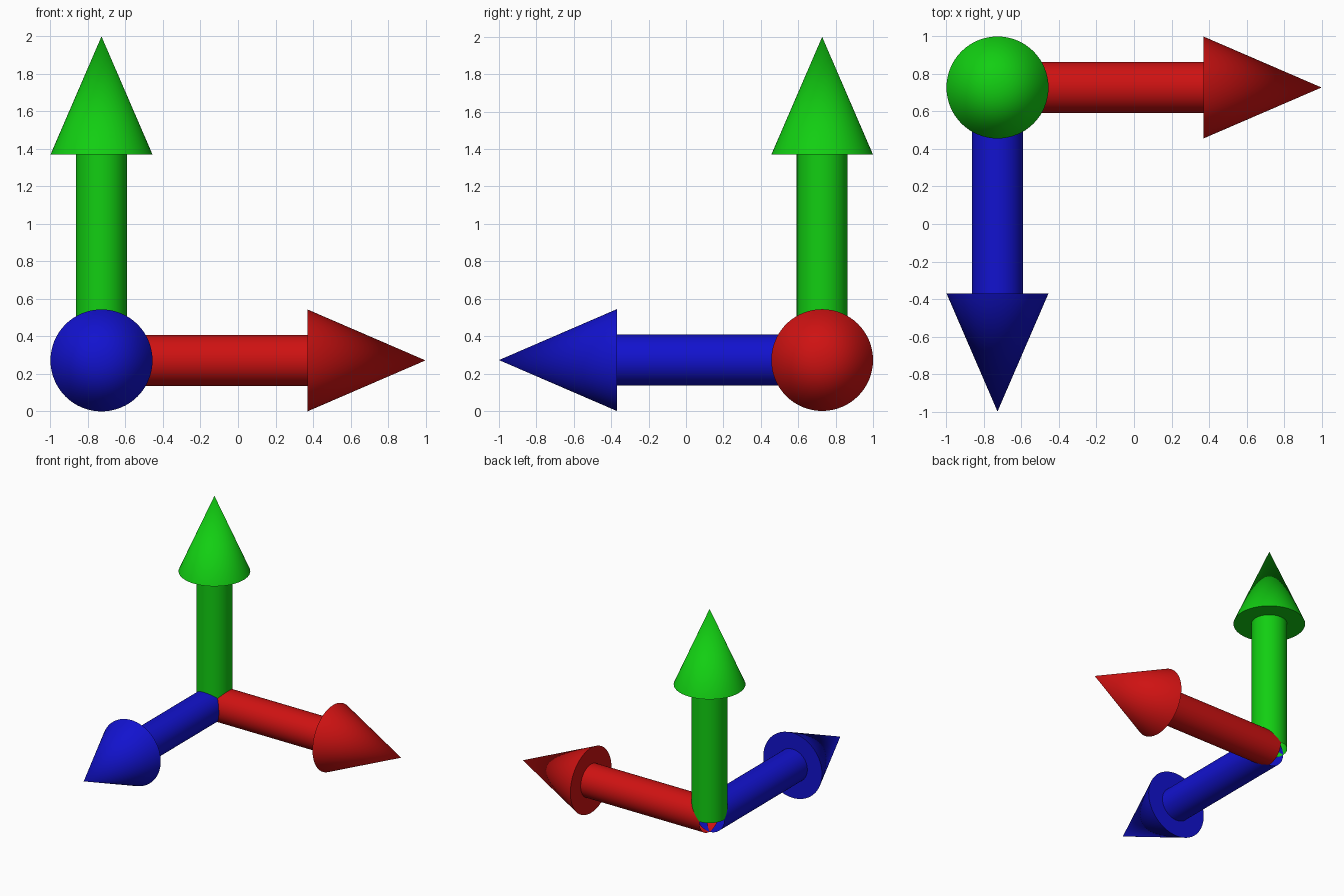
import bpy
import bmesh
import math
from mathutils import Matrix, Vector

cube = bpy.data.objects.get("Cube")
if cube:
    bpy.data.objects.remove(cube, do_unlink=True)

ORIGIN = Vector((-0.728, 0.728, 0.272))
SHAFT_RADIUS, HEAD_RADIUS = 0.136, 0.272
SHAFT_LENGTH, TOTAL_LENGTH = 1.098, 1.728
SEGMENTS = 64


def make_material(name, rgb):
    mat = bpy.data.materials.new(name)
    mat.use_nodes = True
    color = (*rgb, 1.0)
    mat.diffuse_color = color
    mat.node_tree.nodes["Principled BSDF"].inputs["Base Color"].default_value = color
    return mat


def make_cone(name, mat, direction, start, end, r1, r2, capped):
    """Cone or tube running along direction, from start to end."""
    turn = Vector((0, 0, 1)).rotation_difference(direction).to_matrix().to_4x4()
    place = (Matrix.Translation(ORIGIN) @ turn
             @ Matrix.Translation((0, 0, (start + end) / 2)))
    bm = bmesh.new()
    bmesh.ops.create_cone(bm, cap_ends=capped, segments=SEGMENTS, radius1=r1,
                          radius2=r2, depth=end - start, matrix=place)
    mesh = bpy.data.meshes.new(name)
    bm.to_mesh(mesh)
    bm.free()
    mesh.materials.append(mat)
    obj = bpy.data.objects.new(name, mesh)
    bpy.context.collection.objects.link(obj)
    bpy.ops.object.select_all(action="DESELECT")
    obj.select_set(True)
    bpy.context.view_layer.objects.active = obj
    bpy.ops.object.shade_smooth_by_angle(angle=math.radians(40))


# Three arrows meeting at one corner: open tube shafts with pointed heads
arrows = {
    "side": ("red", (0.62, 0.006, 0.006), Vector((1, 0, 0))),
    "front": ("blue", (0.006, 0.006, 0.62), Vector((0, -1, 0))),
    "upright": ("green", (0.006, 0.62, 0.006), Vector((0, 0, 1))),
}
for part, (color_name, rgb, direction) in arrows.items():
    mat = make_material(color_name, rgb)
    make_cone(part + "_arrow_shaft", mat, direction, 0, SHAFT_LENGTH,
              SHAFT_RADIUS, SHAFT_RADIUS, False)
    make_cone(part + "_arrow_head", mat, direction, SHAFT_LENGTH, TOTAL_LENGTH,
              HEAD_RADIUS, 0, True)
